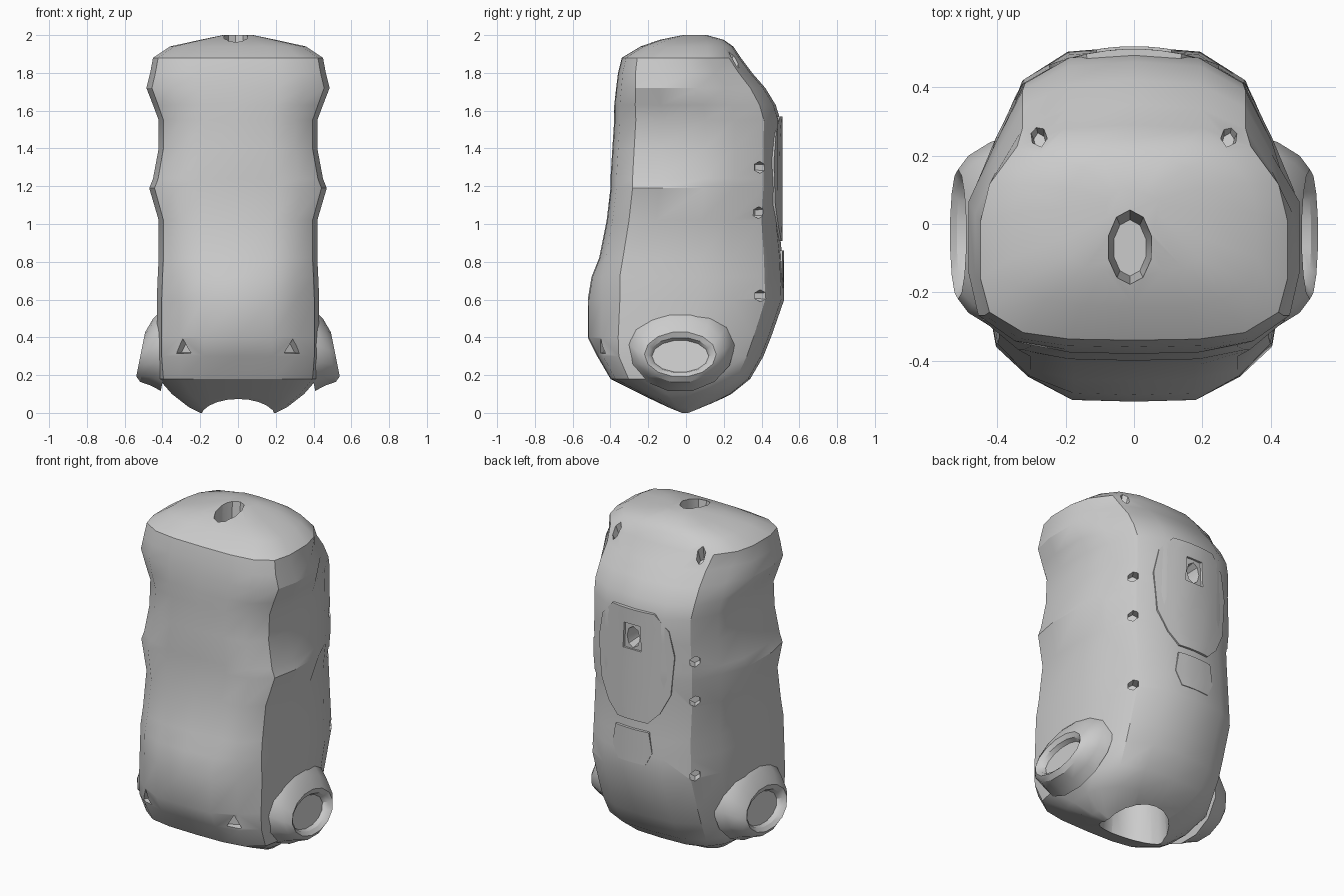
import bpy, bmesh, math
from mathutils import Matrix, Vector

if "Cube" in bpy.data.objects:
    bpy.data.objects.remove(bpy.data.objects["Cube"])


def make_object(name, bm):
    bmesh.ops.recalc_face_normals(bm, faces=bm.faces)
    mesh = bpy.data.meshes.new(name)
    bm.to_mesh(mesh)
    bm.free()
    ob = bpy.data.objects.new(name, mesh)
    bpy.context.collection.objects.link(ob)
    return ob


def loft(bm, rings):
    loops = [[bm.verts.new(p) for p in ring] for ring in rings]
    n = len(loops[0])
    for a, b in zip(loops, loops[1:]):
        for i in range(n):
            j = (i + 1) % n
            bm.faces.new((a[i], a[j], b[j], b[i]))
    bm.faces.new(loops[0])
    bm.faces.new(loops[-1])


def smooth(ob, angle):
    bpy.ops.object.select_all(action='DESELECT')
    ob.select_set(True)
    bpy.context.view_layer.objects.active = ob
    bpy.ops.object.shade_smooth_by_angle(angle=math.radians(angle))


# Body: half cross-section, mirrored, lofted through (z, front y, back y, half width)
half = [(0, -1), (.42, -.99), (.72, -.93), (.94, -.74), (1, -.42), (1, .1),
        (.94, .45), (.76, .8), (.45, .97)]
section = half + [(0, 1)] + [(-x, y) for x, y in reversed(half[1:])]
levels = [(0, -.03, .03, .20), (.03, -.1, .1, .26), (.1, -.24, .24, .35),
          (.18, -.40, .34, .42), (.3, -.47, .41, .43), (.4, -.52, .45, .43),
          (.6, -.52, .52, .43), (.72, -.5, .515, .425), (.82, -.46, .51, .42),
          (1.02, -.42, .49, .42), (1.19, -.40, .5, .47), (1.24, -.4, .5, .45),
          (1.4, -.39, .5, .42), (1.55, -.38, .5, .42), (1.63, -.38, .475, .45),
          (1.72, -.37, .42, .485), (1.8, -.36, .35, .465), (1.88, -.34, .29, .45),
          (1.94, -.24, .25, .36), (1.975, -.14, .2, .2), (2, -.02, .11, .08)]
rings = []
for z, yf, yb, hw in levels:
    ring = []
    for fx, fy in section:
        front = yf
        if abs(fx) > .6:
            front = max(yf, -.48)      # belly bulges only in the middle
        w = hw
        if .45 < z < 1.85 and fy > .3:
            w = min(hw, .43)           # side bumps stay off the back corners
        ring.append((w * fx, (front + yb) / 2 + (yb - front) / 2 * fy, z))
    rings.append(ring)
bm = bmesh.new()
loft(bm, rings)
body = make_object("body", bm)

# Cutter for every socket and pit
bm = bmesh.new()


def pit(pos, direction, r1, r2, depth, seg, stretch=(1, 1)):
    rot = Vector(direction).to_track_quat('Z', 'Y').to_matrix().to_4x4()
    m = Matrix.Translation(pos) @ rot @ Matrix.Diagonal((*stretch, 1, 1))
    bmesh.ops.create_cone(bm, cap_ends=True, segments=seg, radius1=r1,
                          radius2=r2, depth=depth, matrix=m)


pit((0, 0, .1), (0, 0, 1), .2, .17, .36, 20)                   # bottom socket
pit((-.012, -.07, 1.92), (0, 0, 1), .055, .08, .3, 10, (.9, 1.5))  # top socket
pit((0, .5, 1.4), (0, 1, 0), .03, .055, .2, 8, (1, 1.5))       # back socket
for s in (-1, 1):
    for z in (.62, 1.06, 1.3):                                 # fixing holes
        pit((s * .345, .405, z), (s * .6, .8, 0), .03, .035, .14, 6)
    pit((s * .28, .26, 1.87), (s * .1, .4, 1), .02, .035, .12, 6, (.9, 1.6))
    pit((s * .3, -.47, .34), (s * .5, -.85, 0), .04, .075, .12, 3)
cutter = make_object("pit_cutter", bm)
cutter.hide_render = True

mod = body.modifiers.new("pits", 'BOOLEAN')
mod.operation = 'DIFFERENCE'
mod.solver = 'EXACT'
mod.object = cutter
bpy.context.view_layer.objects.active = body
bpy.ops.object.modifier_apply(modifier=mod.name)
bpy.data.objects.remove(cutter)
smooth(body, 32)

# Hip sockets: dished discs leaning outward at the bottom
# columns: x, y radius, z radius, centre z
hip_rings = [(.36, .29, .25, .36), (.42, .27, .22, .36), (.485, .23, .17, .33),
             (.515, .19, .12, .31), (.5, .165, .095, .305), (.475, .15, .085, .30)]
for s, side in ((-1, "left"), (1, "right")):
    bm = bmesh.new()
    rings = []
    for x, ry, rz, cz in hip_rings:
        ring = []
        for i in range(14):
            a = math.tau * i / 14
            dz = rz * math.sin(a)
            ring.append((s * (x - dz * .2), -.03 + ry * math.cos(a), cz + dz))
        rings.append(ring)
    loft(bm, rings)
    smooth(make_object("hip_socket_" + side, bm), 32)


# Back plates: thin shields wrapped to the curve of the back, around the pit
def plate(name, rows, y, hole=None):
    bm = bmesh.new()
    grid = []
    for z, w in rows:
        row = []
        for f in (-1, -.6, -.24, .24, .6, 1):
            x = w * f
            row.append(bm.verts.new((x, y - .75 * x * x, z)))
        grid.append(row)
    for k, (a, b) in enumerate(zip(grid, grid[1:])):
        for i in range(5):
            if (k, i) != hole:
                bm.faces.new((a[i], b[i], b[i + 1], a[i + 1]))
    bmesh.ops.recalc_face_normals(bm, faces=bm.faces)
    if bm.faces[0].normal.y < 0 if not bm.faces.ensure_lookup_table() else False:
        bmesh.ops.reverse_faces(bm, faces=bm.faces)
    ob = make_object(name, bm)
    solid = ob.modifiers.new("thickness", 'SOLIDIFY')
    solid.thickness = .05
    solid.offset = -1
    bpy.context.view_layer.objects.active = ob
    bpy.ops.object.modifier_apply(modifier=solid.name)
    # keep the plate behind its outer face whichever way it thickened
    top = max(v.co.y for v in ob.data.vertices)
    for v in ob.data.vertices:
        v.co.y += y - top
    smooth(ob, 32)


plate("back_shield", [(1.57, .14), (1.48, .22), (1.33, .25), (1.1, .23),
                      (.98, .17), (.91, .1)], .512, hole=(1, 2))
plate("back_tab", [(.86, .11), (.74, .13), (.66, .09)], .52)
